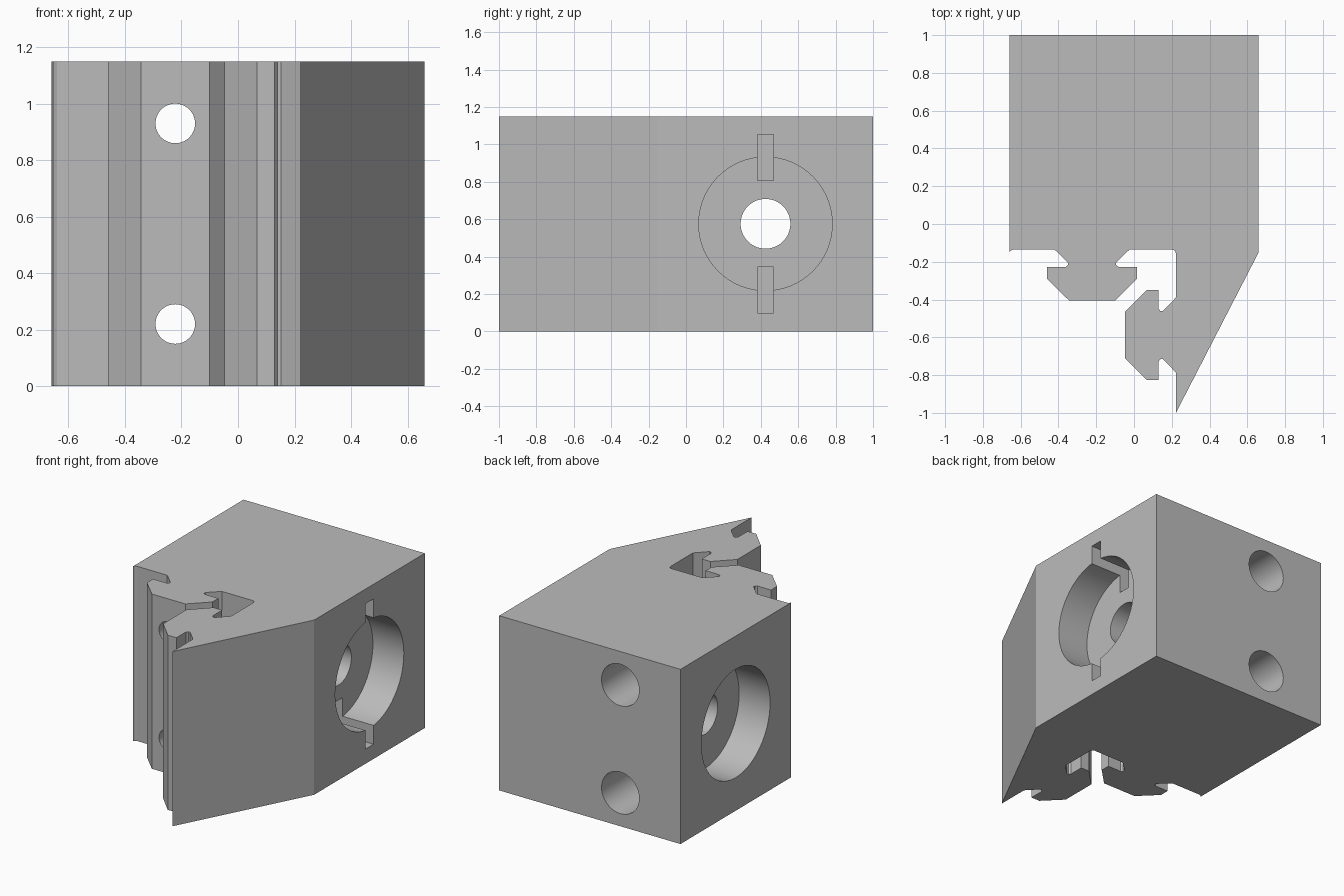
import bpy, bmesh
from math import pi
from mathutils import Matrix, Vector

if "Cube" in bpy.data.objects:
    bpy.data.objects.remove(bpy.data.objects["Cube"], do_unlink=True)

HEIGHT = 1.15
grey = bpy.data.materials.new("machined grey")
grey.use_nodes = True
grey.diffuse_color = (0.5, 0.5, 0.5, 1)
grey.node_tree.nodes["Principled BSDF"].inputs["Base Color"].default_value = (0.5, 0.5, 0.5, 1)


def make_object(name, bm):
    bmesh.ops.recalc_face_normals(bm, faces=bm.faces)
    mesh = bpy.data.meshes.new(name)
    bm.to_mesh(mesh)
    bm.free()
    mesh.materials.append(grey)
    obj = bpy.data.objects.new(name, mesh)
    bpy.context.collection.objects.link(obj)
    return obj


# T-shaped tongue: (offset from its middle, distance out from its root)
HALF_TONGUE = [(0.20, 0), (0.188, 0.01), (0.127, 0.07), (0.127, 0.082),
               (0.14, 0.092), (0.238, 0.092), (0.238, 0.155), (0.122, 0.27)]
FULL_TONGUE = HALF_TONGUE + [(-w, h) for w, h in reversed(HALF_TONGUE)]

front_tongue = [(-0.222 + w, -0.135 - h) for w, h in FULL_TONGUE]
side_tongue = [(0.222 - h, -0.588 - w) for w, h in FULL_TONGUE]

# Block outline seen from above, extruded to full height
outline = ([(-0.66, 1), (0.66, 1), (0.66, -0.15), (0.222, -1)] + side_tongue
           + [(0.222, -0.155), (0.216, -0.141), (0.202, -0.135)]
           + front_tongue + [(-0.64, -0.135), (-0.652, -0.14), (-0.66, -0.15)])
bm = bmesh.new()
base = bm.faces.new([bm.verts.new((x, y, 0)) for x, y in outline])
extruded = bmesh.ops.extrude_face_region(bm, geom=[base])
bmesh.ops.translate(bm, vec=(0, 0, HEIGHT),
                    verts=[v for v in extruded["geom"] if isinstance(v, bmesh.types.BMVert)])
block = make_object("bracket_block", bm)


def cut(name, bm):
    cutter = make_object(name, bm)
    cutter.hide_render = True
    mod = block.modifiers.new(name, "BOOLEAN")
    mod.operation = "DIFFERENCE"
    mod.solver = "EXACT"
    mod.object = cutter
    bpy.context.view_layer.objects.active = block
    bpy.ops.object.modifier_apply(modifier=mod.name)
    bpy.data.objects.remove(cutter, do_unlink=True)


def cut_hole(name, start, end, radius):
    start, end = Vector(start), Vector(end)
    axis = end - start
    bm = bmesh.new()
    turn = axis.to_track_quat("Z", "Y").to_matrix().to_4x4()
    bmesh.ops.create_cone(bm, cap_ends=True, segments=64, radius1=radius, radius2=radius,
                          depth=axis.length,
                          matrix=Matrix.Translation((start + end) / 2) @ turn)
    cut(name, bm)


def cut_box(name, low, high):
    low, high = Vector(low), Vector(high)
    bm = bmesh.new()
    bmesh.ops.create_cube(bm, size=1, matrix=Matrix.Translation((low + high) / 2)
                          @ Matrix.Diagonal((*(high - low), 1)))
    cut(name, bm)


# Cross bore with a wide recess on each side
MID_Y, MID_Z = 0.425, HEIGHT / 2
cut_hole("cross_bore", (-1, MID_Y, MID_Z), (1, MID_Y, MID_Z), 0.133)
for side in (-1, 1):
    cut_hole("side_recess", (side * 0.435, MID_Y, MID_Z), (side, MID_Y, MID_Z), 0.357)

# Key slots above and below the recess on the left side
for sign in (-1, 1):
    ends = sorted((MID_Z + sign * 0.232, MID_Z + sign * 0.478))
    cut_box("key_slot", (0.36, MID_Y - 0.042, ends[0]), (1, MID_Y + 0.042, ends[1]))

# Bolt holes through the front tongue, widened from the back
for z in (MID_Z - 0.355, MID_Z + 0.355):
    cut_hole("bolt_hole", (-0.222, -0.6, z), (-0.222, 1.2, z), 0.07)
    cut_hole("bolt_head_recess", (-0.222, 0.1, z), (-0.222, 1.2, z), 0.137)

bpy.ops.object.select_all(action="DESELECT")
block.select_set(True)
bpy.context.view_layer.objects.active = block
bpy.ops.object.shade_smooth_by_angle(angle=pi / 9)
